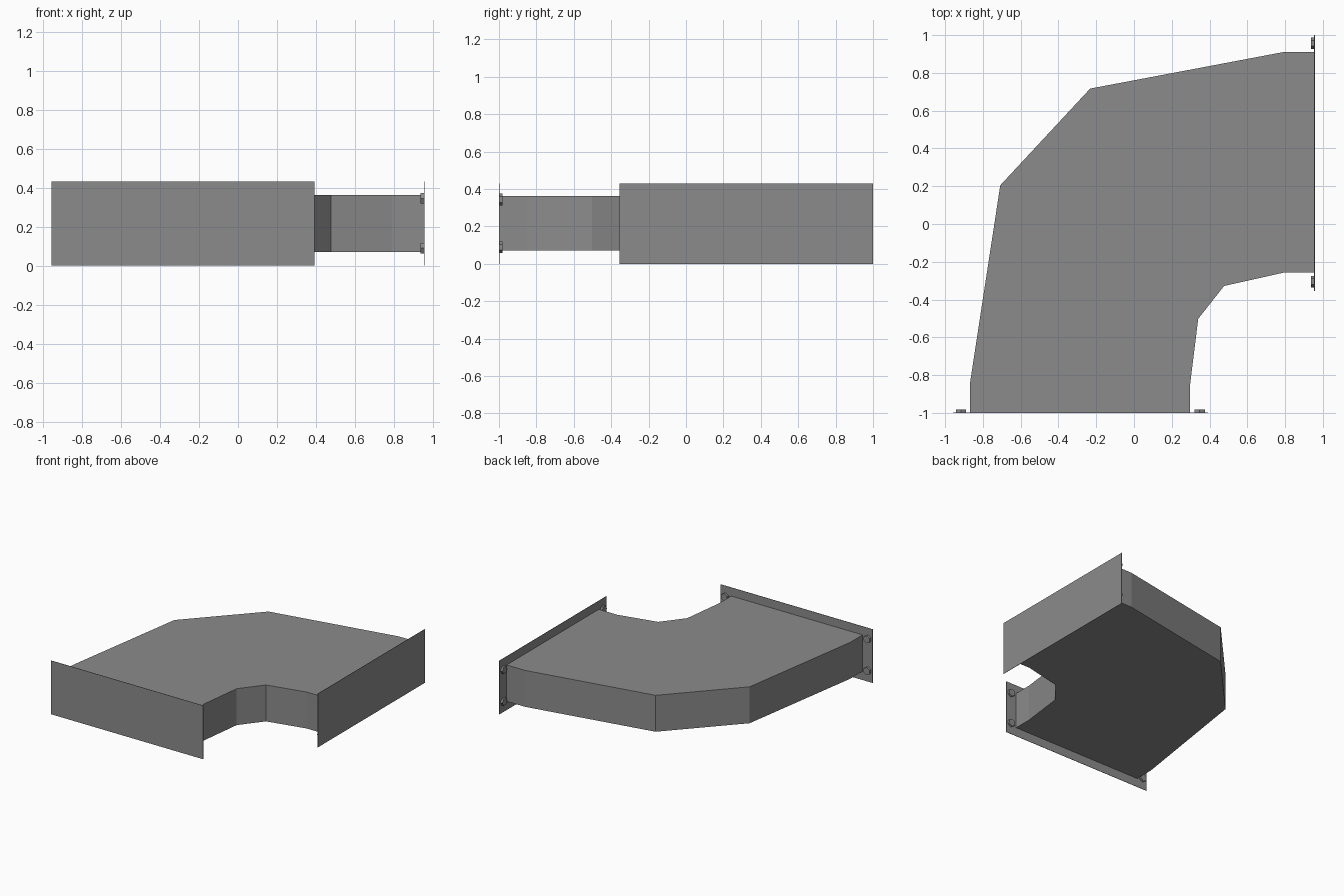
import bpy, bmesh
from math import pi
from mathutils import Matrix

if "Cube" in bpy.data.objects:
    bpy.data.objects.remove(bpy.data.objects["Cube"])

H = 0.43            # flange height
T = 0.003           # flange sheet thickness
Z0, Z1 = 0.07, 0.362  # duct bottom and top

# Dark grey sheet metal
metal = bpy.data.materials.new("dark_metal")
metal.diffuse_color = (0.26, 0.26, 0.26, 1)
metal.use_nodes = True
metal.node_tree.nodes["Principled BSDF"].inputs["Base Color"].default_value = metal.diffuse_color


def finish(name, bm):
    me = bpy.data.meshes.new(name)
    bm.to_mesh(me)
    bm.free()
    me.materials.append(metal)
    ob = bpy.data.objects.new(name, me)
    bpy.context.collection.objects.link(ob)
    return ob


# Duct elbow: plan outline extruded upwards
outer = [(-0.868, -1), (-0.868, -0.84), (-0.708, 0.205), (-0.232, 0.717), (0.79, 0.91), (0.955, 0.91)]
inner = [(0.955, -0.258), (0.79, -0.258), (0.477, -0.328), (0.34, -0.502), (0.297, -0.85), (0.297, -1)]
outline = (outer + inner)[::-1]
bm = bmesh.new()
low = [bm.verts.new((x, y, Z0)) for x, y in outline]
top = [bm.verts.new((x, y, Z1)) for x, y in outline]
bm.faces.new(low[::-1])
bm.faces.new(top)
n = len(outline)
for i in range(n):
    j = (i + 1) % n
    a, b = outline[i], outline[j]
    # the two mouths are closed by the flange plates
    if (a[0] == b[0] == 0.955) or (a[1] == b[1] == -1):
        continue
    bm.faces.new((low[i], low[j], top[j], top[i]))
bmesh.ops.recalc_face_normals(bm, faces=bm.faces)
finish("duct_elbow", bm)


# Thin flange plates closing each mouth
def flange(name, lo, hi):
    size = [h - l for l, h in zip(lo, hi)]
    mid = [(h + l) / 2 for l, h in zip(lo, hi)]
    bm = bmesh.new()
    bmesh.ops.create_cube(bm, size=1, matrix=Matrix.Translation(mid) @ Matrix.Diagonal((*size, 1)))
    finish(name, bm)


flange("front_flange", (-0.957, -1, 0), (0.391, -1 + T, H))
flange("right_flange", (0.957 - T, -0.355, 0), (0.957, 1, H))


# Hexagonal bolt heads on the inner side of the flanges
def bolt(name, loc, rot):
    bm = bmesh.new()
    m = Matrix.Translation(loc) @ rot
    bmesh.ops.create_cone(bm, cap_ends=True, segments=6, radius1=0.031, radius2=0.031,
                          depth=0.018, matrix=m)
    finish(name, bm)


for z in (0.089, 0.344):
    for x in (-0.916, 0.348):
        bolt("front_bolt", (x, -0.99, z), Matrix.Rotation(pi / 2, 4, 'X'))
    for y in (-0.305, 0.957):
        bolt("right_bolt", (0.946, y, z), Matrix.Rotation(pi / 2, 4, 'Y'))
